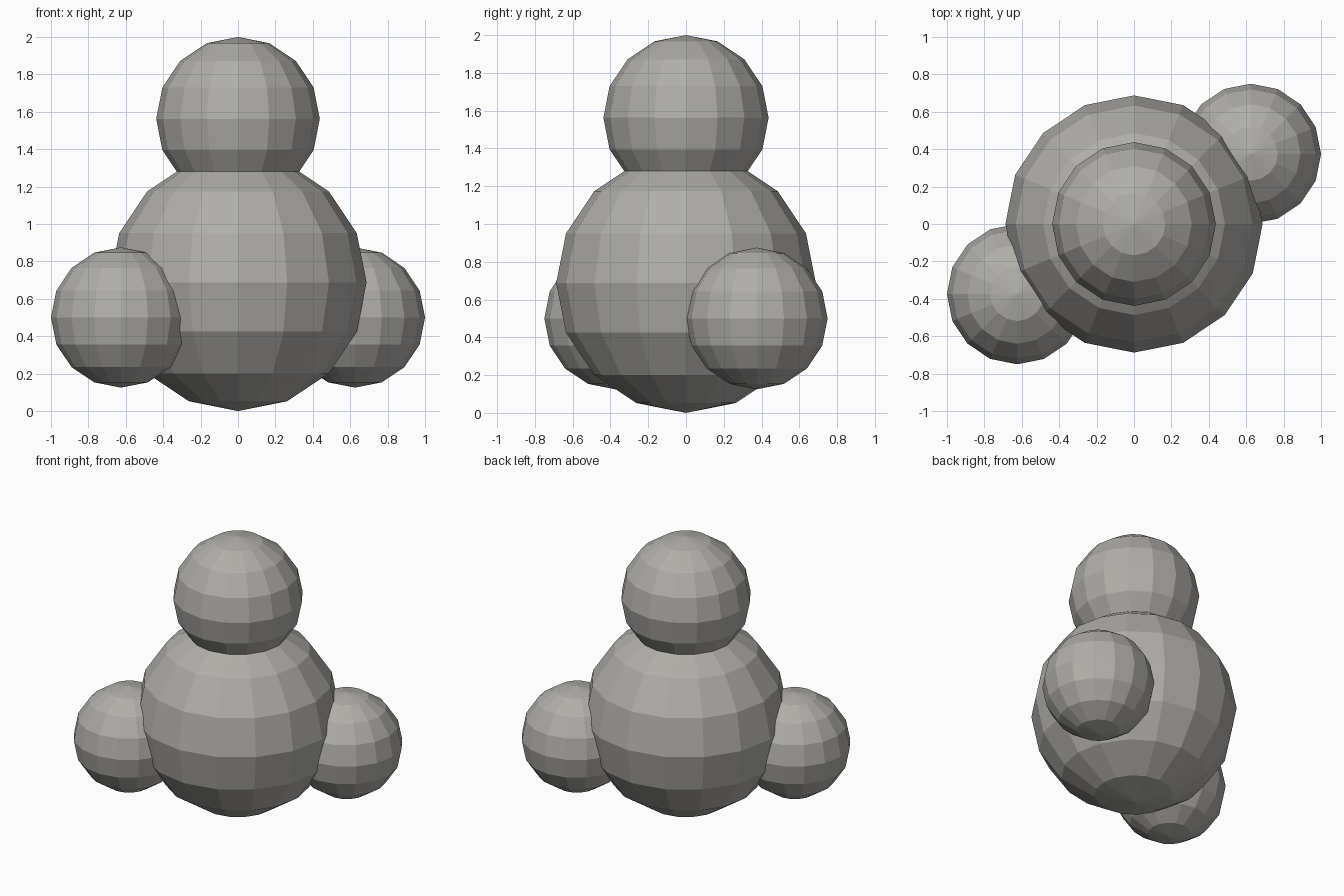
import bpy

if "Cube" in bpy.data.objects:
    bpy.data.objects.remove(bpy.data.objects["Cube"])

# Dark, slightly warm grey shared by all parts
grey = bpy.data.materials.new("dark_grey")
grey.diffuse_color = (0.43, 0.42, 0.395, 1)
grey.use_nodes = True
grey.node_tree.nodes["Principled BSDF"].inputs["Base Color"].default_value = grey.diffuse_color


def ball(name, radius, location):
    # Flat-shaded low-poly sphere, 16 sides by 8 rings
    bpy.ops.mesh.primitive_uv_sphere_add(
        segments=16, ring_count=8, radius=radius, location=location)
    obj = bpy.context.object
    obj.name = name
    obj.data.materials.append(grey)
    return obj


# Large body with the head sunk into its top
ball("body", 0.6875, (0, 0, 0.6875))
ball("head", 0.4375, (0, 0, 1.5625))

# Two side balls, on diagonally opposite sides of the body
for side, name in ((-1, "left_side_ball"), (1, "right_side_ball")):
    ball(name, 0.375, (side * 0.625, side * 0.375, 0.5))
